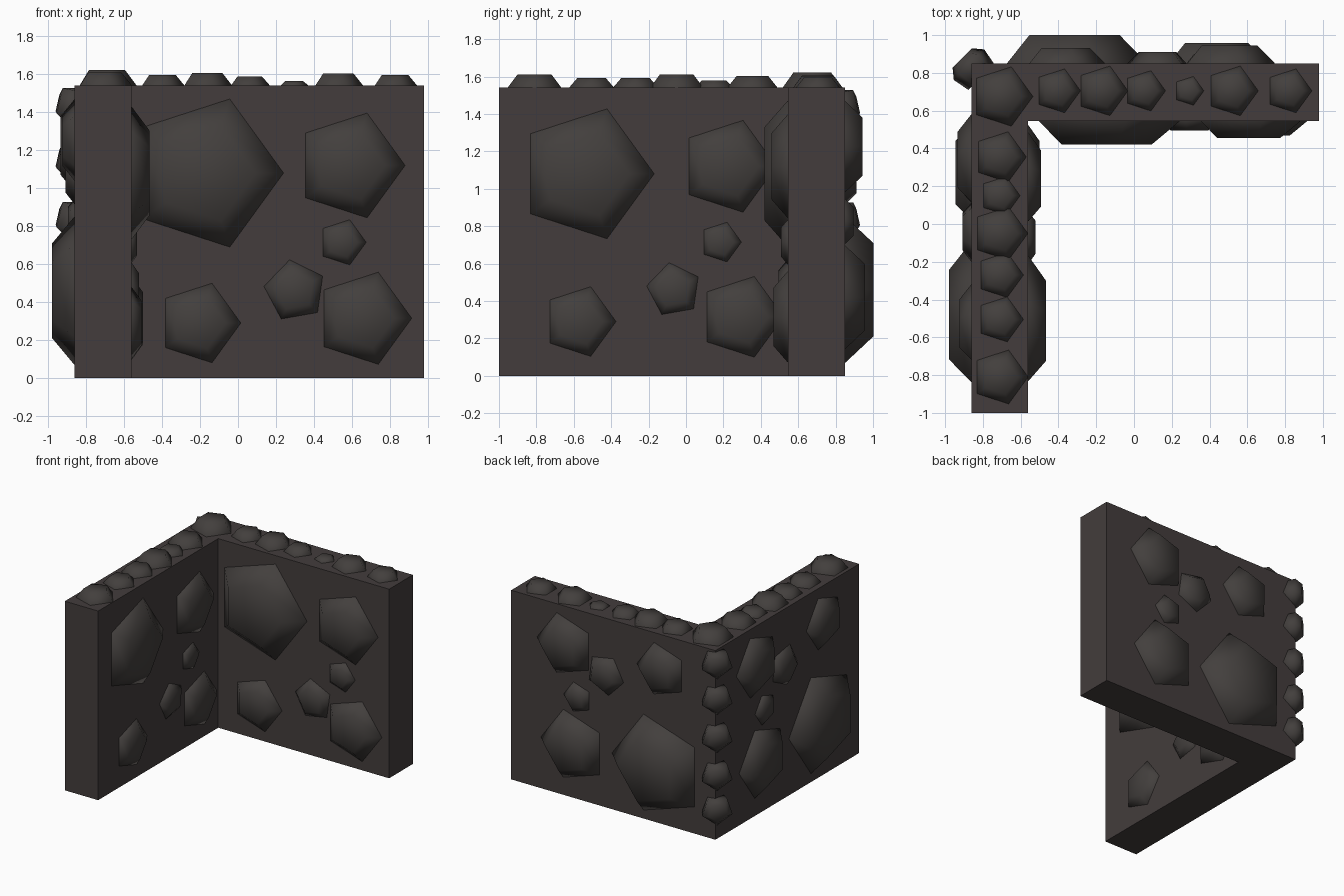
import bpy, bmesh, math
from mathutils import Vector

if "Cube" in bpy.data.objects:
    bpy.data.objects.remove(bpy.data.objects["Cube"])

H = 1.54          # wall height


def material(name, rgb):
    m = bpy.data.materials.new(name)
    m.diffuse_color = (*rgb, 1)
    m.use_nodes = True
    m.node_tree.nodes["Principled BSDF"].inputs["Base Color"].default_value = m.diffuse_color
    return m


wall_mat = material("dark brown mortar", (0.056, 0.046, 0.045))
stone_mat = material("dark grey stone", (0.056, 0.050, 0.047))


def make_object(name, bm, mat, smooth):
    bmesh.ops.recalc_face_normals(bm, faces=bm.faces[:])
    for f in bm.faces:
        f.smooth = smooth
    me = bpy.data.meshes.new(name)
    bm.to_mesh(me)
    bm.free()
    me.materials.append(mat)
    ob = bpy.data.objects.new(name, me)
    bpy.context.collection.objects.link(ob)
    return ob


def add_stone(bm, centre, u, v, n, r, h, turn=0, sink=0.04, low=1.0):
    """Five-sided faceted stone: u points at its first corner, n points out."""
    c, u, v, n = Vector(centre), Vector(u), Vector(v), Vector(n)
    rings = []
    for rad, z in ((r * low, -sink), (r, 0.002), (r * 0.64, h)):
        ring = []
        for i in range(5):
            a = math.radians(turn + 72 * i)
            ring.append(bm.verts.new(
                c + u * rad * math.cos(a) + v * rad * math.sin(a) + n * z))
        rings.append(ring)
    for a, b in zip(rings, rings[1:]):
        for i in range(5):
            j = (i + 1) % 5
            bm.faces.new((a[i], a[j], b[j], b[i]))
    bm.faces.new(rings[0])
    bm.faces.new(rings[-1])


# L-shaped wall
bm = bmesh.new()
outline = [(-0.86, -1), (-0.56, -1), (-0.56, 0.545), (0.98, 0.545),
           (0.98, 0.85), (-0.86, 0.85)]
base = bm.faces.new([bm.verts.new((x, y, 0)) for x, y in outline])
ext = bmesh.ops.extrude_face_region(bm, geom=[base], use_keep_orig=True)
bmesh.ops.translate(bm, vec=(0, 0, H),
                    verts=[e for e in ext["geom"] if isinstance(e, bmesh.types.BMVert)])
make_object("corner_wall", bm, wall_mat, False)

# One stone pattern (along, height, radius, turn), reused on the four big faces
pattern = [(-0.17, 1.08, 0.41, 0), (0.59, 1.12, 0.29, 0), (0.55, 0.715, 0.125, 0),
           (0.30, 0.46, 0.165, 28), (0.66, 0.315, 0.255, 0), (-0.205, 0.29, 0.22, 0)]
X, Y = Vector((1, 0, 0)), Vector((0, 1, 0))
faces = [  # name, face origin, along, outward, flipped, size, bulge
    ("back_wing_inner_stones", (0, 0.545, 0), X, -Y, False, 1.0, 0.305),
    ("back_wing_outer_stones", (-0.17, 0.85, 0), X, Y, True, 1.0, 0.37),
    ("left_wing_inner_stones", (-0.56, -0.365, 0), Y, X, False, 0.89, 0.26),
    ("left_wing_outer_stones", (-0.86, -0.335, 0), Y, -X, True, 1.0, 0.29),
]
for name, origin, along, out, flip, size, bulge in faces:
    bm = bmesh.new()
    for s, z, r, turn in pattern:
        c = Vector(origin) + along * s + Vector((0, 0, H - z if flip else z))
        up = (0, 0, -1 if flip else 1)
        add_stone(bm, c, along, up, out, r * size, r * size * bulge, turn)
    make_object(name, bm, stone_mat, True)

# Cap stones along the top: corner, back wing, left wing
bm = bmesh.new()
caps = [(-0.70, 0.675, 0.165, 0.082)]
caps += [(x, 0.705, r, h) for x, r, h in (
    (-0.405, 0.122, 0.055), (-0.17, 0.138, 0.066), (0.055, 0.112, 0.048),
    (0.29, 0.08, 0.025), (0.52, 0.138, 0.064), (0.82, 0.122, 0.055))]
caps += [(-0.71, y, r, h) for y, r, h in (
    (0.355, 0.14, 0.062), (0.15, 0.107, 0.04), (-0.05, 0.148, 0.07),
    (-0.27, 0.125, 0.052), (-0.505, 0.125, 0.052), (-0.81, 0.15, 0.07))]
for x, y, r, h in caps:
    add_stone(bm, (x, y, H), X, Y, (0, 0, 1), r, h)
make_object("cap_stones", bm, stone_mat, True)

# Small stones down the outer corner edge, facing diagonally outwards
bm = bmesh.new()
q = math.sqrt(0.5)
for z in (1.43, 1.14, 0.83, 0.52, 0.24):
    add_stone(bm, (-0.872, 0.842, z), (q, q, 0), (0, 0, 1), (-q, q, 0),
              0.12, 0.052, turn=-90, sink=0.09, low=0.85)
make_object("corner_edge_stones", bm, stone_mat, True)
